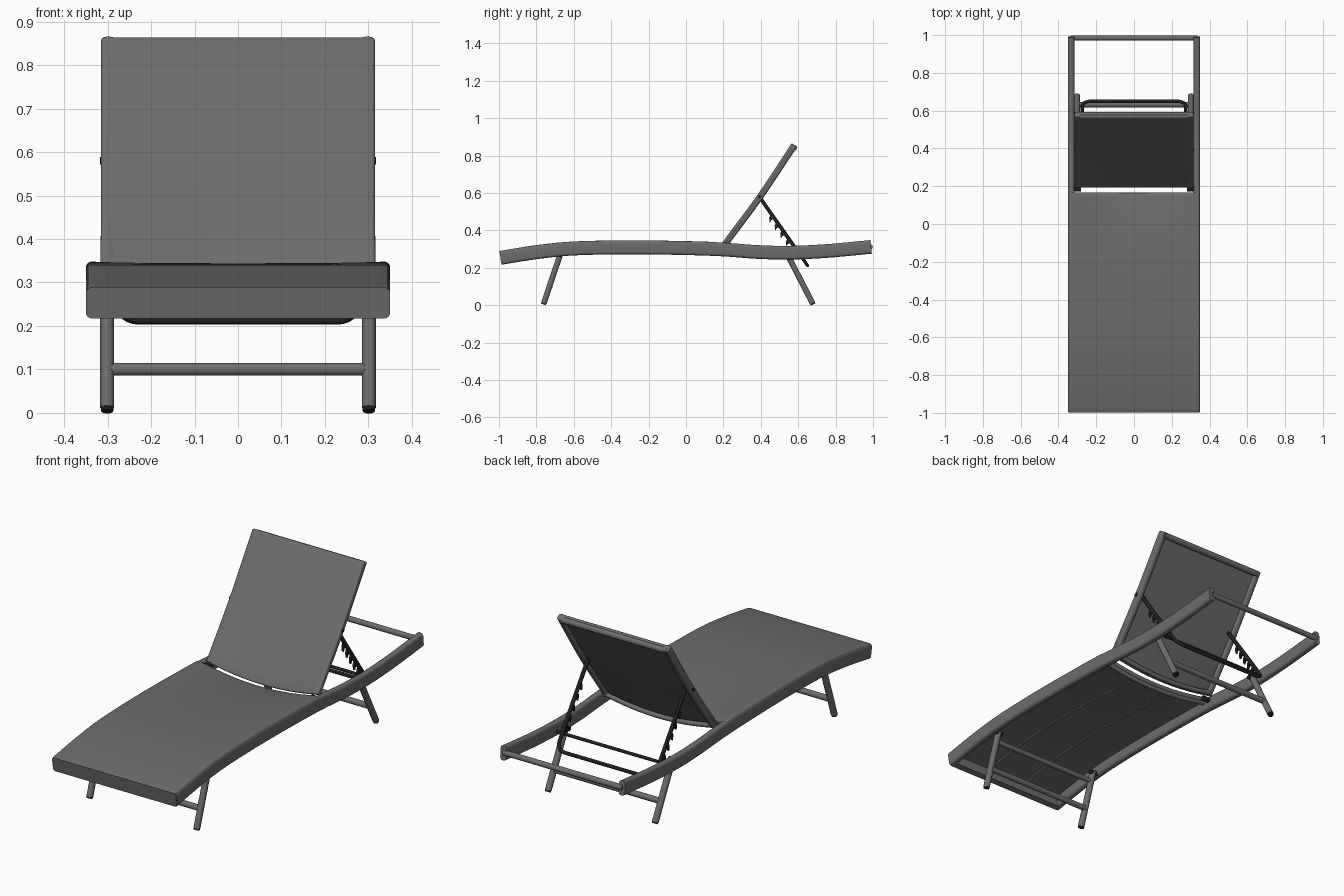
import bpy, bmesh, math
from mathutils import Vector

if "Cube" in bpy.data.objects:
    bpy.data.objects.remove(bpy.data.objects["Cube"], do_unlink=True)


def material(name, color):
    m = bpy.data.materials.new(name)
    m.use_nodes = True
    m.diffuse_color = color
    m.node_tree.nodes["Principled BSDF"].inputs["Base Color"].default_value = color
    return m


GREY = material("warm grey", (0.15, 0.155, 0.147, 1))
BLACK = material("black metal", (0.015, 0.015, 0.015, 1))


def finish(ob, mat):
    ob.data.materials.clear()
    ob.data.materials.append(mat)
    bpy.ops.object.select_all(action='DESELECT')
    ob.select_set(True)
    bpy.context.view_layer.objects.active = ob
    bpy.ops.object.shade_smooth_by_angle(angle=math.radians(40))
    return ob


def mesh_object(name, bm, mat):
    bmesh.ops.recalc_face_normals(bm, faces=bm.faces)
    me = bpy.data.meshes.new(name)
    bm.to_mesh(me)
    bm.free()
    ob = bpy.data.objects.new(name, me)
    bpy.context.collection.objects.link(ob)
    return finish(ob, mat)


def spline(pts, steps=6):
    """Catmull-Rom curve through (y, z) points."""
    p = [Vector(q) for q in pts]
    p = [2 * p[0] - p[1]] + p + [2 * p[-1] - p[-2]]
    out = []
    for a, b, c, d in zip(p, p[1:], p[2:], p[3:]):
        for k in range(steps):
            t = k / steps
            out.append(0.5 * (2 * b + (c - a) * t + (2 * a - 5 * b + 4 * c - d) * t * t
                              + (3 * b - a - 3 * c + d) * t ** 3))
    return out + [p[-2]]


def normals(path):
    res = []
    for i in range(len(path)):
        t = (path[min(i + 1, len(path) - 1)] - path[max(i - 1, 0)]).normalized()
        res.append(Vector((-t.y, t.x)))
    return res


def sweep(name, path, x, w, h, r, mat):
    """Rounded rectangle section, w across x and h along the path normal."""
    section = []
    for k, (sx, sy) in enumerate([(1, 1), (-1, 1), (-1, -1), (1, -1)]):
        for s in range(5):
            a = math.pi / 2 * (k + s / 4)
            section.append((sx * (w / 2 - r) + r * math.cos(a), sy * (h / 2 - r) + r * math.sin(a)))
    bm = bmesh.new()
    rings = []
    for p, n in zip(path, normals(path)):
        rings.append([bm.verts.new((x + u, p.x + n.x * v, p.y + n.y * v)) for u, v in section])
    m = len(section)
    for a, b in zip(rings, rings[1:]):
        for i in range(m):
            bm.faces.new((a[i], a[(i + 1) % m], b[(i + 1) % m], b[i]))
    bm.faces.new(rings[0])
    bm.faces.new(rings[-1])
    return mesh_object(name, bm, mat)


def panel(name, path, half, offset, thick, sag, mat):
    """Sheet across x following the path, with a fabric sag."""
    bm = bmesh.new()
    cols = 20
    rows = []
    for i, (p, n) in enumerate(zip(path, normals(path))):
        v = i / (len(path) - 1)
        row = []
        for j in range(cols + 1):
            x = half * (2 * j / cols - 1)
            row.append(bm.verts.new((x, p.x + n.x * offset, p.y + n.y * offset - sag(x, v))))
        rows.append(row)
    for a, b in zip(rows, rows[1:]):
        for j in range(cols):
            bm.faces.new((a[j], a[j + 1], b[j + 1], b[j]))
    ob = mesh_object(name, bm, mat)
    sol = ob.modifiers.new("thickness", 'SOLIDIFY')
    sol.thickness = thick
    sol.offset = -1
    bev = ob.modifiers.new("soft_edge", 'BEVEL')
    bev.width = 0.007
    bev.segments = 3
    bev.limit_method = 'ANGLE'
    bev.angle_limit = math.radians(50)
    return ob


def tube(name, pts, r, mat):
    cu = bpy.data.curves.new(name, 'CURVE')
    cu.dimensions = '3D'
    cu.bevel_depth = r
    cu.bevel_resolution = 3
    cu.use_fill_caps = True
    s = cu.splines.new('POLY')
    s.points.add(len(pts) - 1)
    for q, p in zip(s.points, pts):
        q.co = (*p, 1)
    ob = bpy.data.objects.new(name, cu)
    bpy.context.collection.objects.link(ob)
    bpy.ops.object.select_all(action='DESELECT')
    ob.select_set(True)
    bpy.context.view_layer.objects.active = ob
    bpy.ops.object.convert(target='MESH')
    return finish(bpy.context.view_layer.objects.active, mat)


def bow(x):
    return 0.035 * max(0, 1 - (x / 0.31) ** 2)


def sagged_bar(name, y, z, half, r):
    xs = [half * (k / 8 - 1) for k in range(17)]
    tube(name, [(x, y, z - bow(x)) for x in xs], r, GREY)


# Side rails and seat
rail = spline([(-0.99, 0.253), (-0.8, 0.283), (-0.6, 0.303), (-0.3, 0.309), (0, 0.305),
               (0.2, 0.298), (0.38, 0.285), (0.55, 0.281), (0.75, 0.29), (0.99, 0.312)])
seat = [p for p in rail if p.x < 0.15] + [Vector((0.165, 0.2995))]
panel("seat", seat, 0.347, 0.038, 0.022,
      lambda x, v: bow(x) * max(0, (v - 0.4) / 0.6) ** 2, GREY)
sweep("seat_front_edge", [Vector((-0.992, 0.253)), Vector((-0.962, 0.2577))], 0, 0.694, 0.073, 0.012, GREY)
sagged_bar("seat_rear_bar", 0.15, 0.312, 0.32, 0.012)
for x in (-0.11, 0.11):
    ribs = [(x, p.x, p.y + 0.016 - bow(x) * max(0, (i / (len(seat) - 1) - 0.4) / 0.6) ** 2)
            for i, p in enumerate(seat)]
    tube("seat_rib", ribs, 0.005, GREY)

# Backrest sheet and its frame
back = spline([(0.205, 0.322), (0.395, 0.578), (0.58, 0.856)], 8)
panel("backrest", back, 0.315, 0.018, 0.018, lambda x, v: bow(x) * max(0, 1 - v / 0.7) ** 2, GREY)
tube("backrest_top_bar", [(-0.3, 0.577, 0.842), (0.3, 0.577, 0.842)], 0.016, GREY)
sagged_bar("backrest_bottom_bar", 0.222, 0.332, 0.3, 0.012)

# Cross bars of the base
tube("rear_end_bar", [(-0.335, 0.985, 0.312), (0.335, 0.985, 0.312)], 0.014, GREY)
tube("front_leg_upper_bar", [(-0.3, -0.685, 0.235), (0.3, -0.685, 0.235)], 0.013, GREY)
tube("front_leg_lower_bar", [(-0.3, -0.728, 0.1), (0.3, -0.728, 0.1)], 0.015, GREY)
tube("rear_leg_bar", [(-0.3, 0.632, 0.1), (0.3, 0.632, 0.1)], 0.015, GREY)
tube("support_rest_rod", [(-0.325, 0.585, 0.27), (0.325, 0.585, 0.27)], 0.008, BLACK)

# Support arm direction in the side plane
top, low = Vector((0.392, 0.58)), Vector((0.65, 0.212))
along = (low - top).normalized()
under = Vector((along.y, -along.x))

for side, s in (("left", 1), ("right", -1)):
    sweep(side + "_rail", rail, s * 0.333, 0.034, 0.073, 0.014, GREY)
    sweep(side + "_backrest_frame", back, s * 0.298, 0.032, 0.034, 0.012, GREY)
    # Legs with feet
    for part, a, b in (("front", (-0.668, 0.285), (-0.76, 0.012)), ("rear", (0.535, 0.285), (0.676, 0.012))):
        foot = Vector(b) + (Vector(b) - Vector(a)).normalized() * 0.008
        tube(f"{side}_{part}_leg", [(s * 0.301, *a), (s * 0.301, *b)], 0.016, GREY)
        tube(f"{side}_{part}_foot", [(s * 0.301, *b), (s * 0.301, *foot)], 0.0145, BLACK)
        tube(f"{side}_{part}_leg_bolt", [(s * 0.28, a[0], a[1] - 0.01), (s * 0.325, a[0], a[1] - 0.01)],
             0.012, BLACK)
    # Hinges
    tube(side + "_backrest_hinge", [(s * 0.28, 0.187, 0.31), (s * 0.325, 0.187, 0.31)], 0.014, BLACK)
    tube(side + "_support_pivot", [(s * 0.262, *top), (s * 0.318, *top)], 0.009, BLACK)
    # Notched bar with hooked teeth
    sweep(side + "_notched_bar", [top, top + along * 0.37], s * 0.276, 0.012, 0.02, 0.004, BLACK)
    for k in range(5):
        o = top + along * (0.11 + 0.052 * k)
        shape = [o, o + under * 0.022 + along * 0.012, o + under * 0.034 + along * 0.036,
                 o + under * 0.02 + along * 0.028, o + along * 0.034]
        bm = bmesh.new()
        f = bm.faces.new([bm.verts.new((s * 0.276 - 0.006, *p)) for p in shape])
        ext = bmesh.ops.extrude_face_region(bm, geom=[f])
        bmesh.ops.translate(bm, vec=(0.012, 0, 0),
                            verts=[v for v in ext["geom"] if isinstance(v, bmesh.types.BMVert)])
        mesh_object(side + "_notch_tooth", bm, BLACK)

# Wire loop joining the two support arms
half_loop = [(0.274, *top)]
R = 0.045
for k in range(7):
    a = math.pi / 2 * k / 6
    q = low - along * (R * (1 - math.sin(a)))
    half_loop.append((0.274 - R * (1 - math.cos(a)), *q))
tube("support_loop", half_loop + [(-x, y, z) for x, y, z in reversed(half_loop)], 0.009, BLACK)
